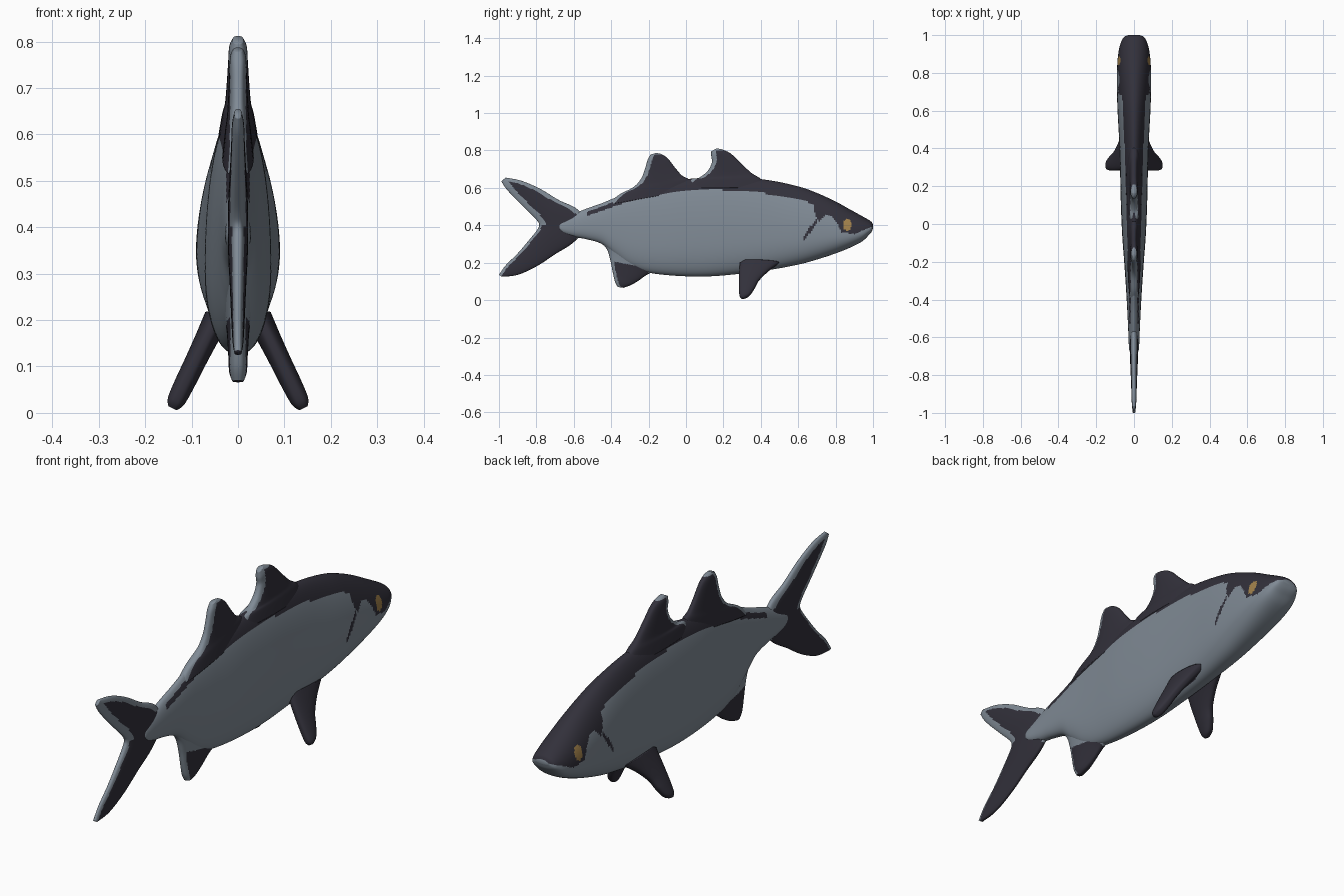
import bpy, bmesh, math

if "Cube" in bpy.data.objects:
    bpy.data.objects.remove(bpy.data.objects["Cube"])


def material(name, rgb):
    m = bpy.data.materials.new(name)
    m.diffuse_color = (*rgb, 1)
    m.use_nodes = True
    m.node_tree.nodes["Principled BSDF"].inputs["Base Color"].default_value = m.diffuse_color
    return m


MATS = [material("silver_grey", (0.215, 0.255, 0.30)),
        material("dark_slate", (0.032, 0.030, 0.043)),
        material("eye_amber", (0.36, 0.22, 0.07))]
GREY, DARK, AMBER = 0, 1, 2


def spline(pts, n):
    """Catmull-Rom resampling of a list of tuples to n samples."""
    out, last = [], len(pts) - 1
    for k in range(n):
        u = k / (n - 1) * last
        i = min(int(u), last - 1)
        t = u - i
        p0, p1, p2, p3 = (pts[max(0, min(last, i + d))] for d in (-1, 0, 1, 2))
        out.append(tuple(0.5 * (2 * b + (c - a) * t + (2 * a - 5 * b + 4 * c - d) * t * t
                                + (3 * b - a - 3 * c + d) * t ** 3)
                         for a, b, c, d in zip(p0, p1, p2, p3)))
    return out


def linear(pts, v):
    for (a, fa), (b, fb) in zip(pts, pts[1:]):
        if a <= v <= b:
            return fa + (fb - fa) * (v - a) / (b - a)
    return pts[0][1] if v < pts[0][0] else pts[-1][1]


def loft(name, rings, rule):
    """Skin closed rings; rule(ring_index, segment_index, centre) gives the colour."""
    bm = bmesh.new()
    vs = [[bm.verts.new(p) for p in r] for r in rings]
    n = len(rings[0])
    for i in range(len(vs) - 1):
        for j in range(n):
            k = (j + 1) % n
            f = bm.faces.new((vs[i][j], vs[i][k], vs[i + 1][k], vs[i + 1][j]))
            f.material_index = rule(i, j, f.calc_center_median())
    for i in (0, len(vs) - 1):
        f = bm.faces.new(vs[i])
        f.material_index = rule(min(i, len(vs) - 2), 0, f.calc_center_median())
    for f in bm.faces:
        f.smooth = True
    bmesh.ops.recalc_face_normals(bm, faces=bm.faces)
    me = bpy.data.meshes.new(name)
    bm.to_mesh(me)
    bm.free()
    for m in MATS:
        me.materials.append(m)
    ob = bpy.data.objects.new(name, me)
    bpy.context.collection.objects.link(ob)
    return ob


# Body stations: y, bottom z, top z, half width
BODY = [(1.0, .385, .405, .030), (.992, .365, .418, .050), (.975, .345, .430, .063),
        (.94, .313, .450, .076), (.88, .282, .483, .086), (.80, .250, .527, .090),
        (.70, .217, .573, .090), (.60, .190, .608, .087), (.45, .162, .640, .079),
        (.30, .142, .655, .074), (.12, .127, .655, .070), (-.05, .130, .640, .063),
        (-.20, .147, .605, .052), (-.30, .180, .574, .045), (-.38, .240, .547, .040),
        (-.45, .300, .518, .036), (-.53, .325, .490, .032), (-.60, .338, .462, .029),
        (-.65, .352, .440, .027), (-.675, .370, .425, .023), (-.683, .390, .408, .012)]
# Lower limit of the dark back, as z over y
BACK = [(-.53, .45), (-.5, .46), (-.3, .53), (-.1, .575), (.1, .59), (.3, .588), (.5, .56),
        (.6, .54), (.68, .515), (.69, .46), (.71, .42), (.74, .455), (.78, .45),
        (.81, .41), (.83, .365), (.9, .352), (.95, .375), (1.0, .395)]
TOP = [(s[0], s[2]) for s in reversed(BODY)]


def body_colour(i, j, c):
    x, y, z = abs(c.x), c.y, c.z
    if ((y - .862) / .022) ** 2 + ((z - .403) / .033) ** 2 < 1:
        return AMBER
    # gill slit
    t = (y - .63) / .07
    if 0 < t < 1 and abs(z - (.33 + .095 * t)) < .014:
        return DARK
    # pelvic fin roots
    if x > .03 and .285 < y < .49 and .14 + max(0, y - .36) * .4 < z < .2:
        return DARK
    if y < -.53:
        return GREY
    # pale ridge behind the rear dorsal fin
    if y < -.24 and z > linear(TOP, y) - .018:
        return GREY
    return DARK if z > linear(BACK, y) else GREY


rings = []
SEG = 112
for y, zb, zt, w in spline(BODY, 241):
    zc = zb + .36 * (zt - zb)
    ring = []
    for k in range(SEG):
        a = 2 * math.pi * k / SEG
        ca, sa = math.cos(a), math.sin(a)
        e = 1.0 if sa > 0 else .86
        x = math.copysign(abs(ca) ** e, ca) * w
        h = (zt - zc) if sa > 0 else (zc - zb)
        ring.append((x, y, zc + math.copysign(abs(sa) ** e, sa) * h))
    rings.append(ring)
loft("body", rings, body_colour)


def fin(name, lead, trail, thick, colour, place=None, n=64, half=28):
    """Loft a rounded blade between a leading and a trailing edge given in (y, z).
    colour(y, z, d_lead, d_trail) picks the material."""
    L, T, H = spline(lead, n), spline(trail, n), spline([(t,) for t in thick], n)
    rings, info = [], []
    for (ly, lz), (ty, tz), (h,) in zip(L, T, H):
        ring, row = [], []
        length = math.hypot(ty - ly, tz - lz)
        for k in range(2 * half):
            a = math.pi * k / half
            c = .5 - .5 * math.cos(a)
            s = math.sin(a)
            x = math.copysign(abs(s) ** .7, s) * h if abs(s) > 1e-6 else 0
            y, z = ly + (ty - ly) * c, lz + (tz - lz) * c
            ring.append(place(x, y, z) if place else (x, y, z))
            am = math.pi * (k + .5) / half
            cm = .5 - .5 * math.cos(am)
            row.append((cm * length, (1 - cm) * length))
        rings.append(ring)
        info.append(row)
    return loft(name, rings, lambda i, j, c: colour(c.y, c.z, *info[i][j]))


# Tail fin, lofted from the lower tip to the upper tip
def tail_colour(y, z, dl, dt):
    if y > -.585:
        return GREY
    if z > .40:
        return GREY if dt < .036 or dl < .03 or z > .645 else DARK
    return GREY if dt < .014 else DARK


fin("tail_fin",
    [(-.985, .125), (-.9, .135), (-.8, .18), (-.7, .245), (-.6, .31), (-.53, .40),
     (-.58, .485), (-.68, .535), (-.78, .595), (-.88, .638), (-.965, .655)],
    [(-1.0, .135), (-.965, .185), (-.9, .25), (-.84, .32), (-.80, .37), (-.785, .40),
     (-.80, .43), (-.86, .49), (-.92, .55), (-.965, .60), (-.987, .635)],
    [.008, .012, .015, .018, .021, .022, .021, .018, .015, .013, .008],
    tail_colour, n=120)

# Dorsal fins with pale trailing edges
fin("front_dorsal_fin",
    [(.44, .60), (.40, .648), (.35, .68), (.29, .735), (.24, .783), (.20, .803), (.165, .812)],
    [(-.02, .60), (.02, .642), (.07, .655), (.115, .69), (.138, .735), (.135, .77), (.135, .795)],
    [.042, .034, .028, .024, .021, .019, .012],
    lambda y, z, dl, dt: GREY if z > .625 and (dt < .03 or z > .80) else DARK)
fin("rear_dorsal_fin",
    [(.04, .59), (.02, .642), (-.02, .665), (-.06, .71), (-.095, .755), (-.13, .780), (-.16, .787)],
    [(-.42, .51), (-.36, .562), (-.28, .605), (-.24, .65), (-.22, .70), (-.205, .75), (-.19, .778)],
    [.034, .028, .024, .021, .019, .017, .011],
    lambda y, z, dl, dt: GREY if dt < .032 or z > .778 else DARK)

# Anal fin
fin("anal_fin",
    [(-.10, .20), (-.17, .155), (-.21, .135), (-.26, .10), (-.30, .078), (-.335, .066)],
    [(-.47, .325), (-.425, .275), (-.405, .215), (-.392, .15), (-.38, .10), (-.365, .07)],
    [.032, .028, .024, .021, .019, .012],
    lambda y, z, dl, dt: GREY if dt < .02 or z > .205 + (-.38 - y) * .2 or y > -.20 else DARK)

# Paired pelvic fins, splayed outwards
for side, label in ((1, "right"), (-1, "left")):
    def splay(x, y, z, side=side):
        return (side * (.048 + (.2 - z) * .49 + x * .9), y, z + x * .42)
    fin("pelvic_fin_" + label,
        [(.50, .20), (.44, .155), (.39, .105), (.365, .06), (.34, .025), (.315, .010)],
        [(.29, .21), (.285, .16), (.283, .11), (.283, .06), (.286, .025), (.295, .010)],
        [.028, .025, .023, .022, .019, .010],
        lambda y, z, dl, dt: DARK, splay)
